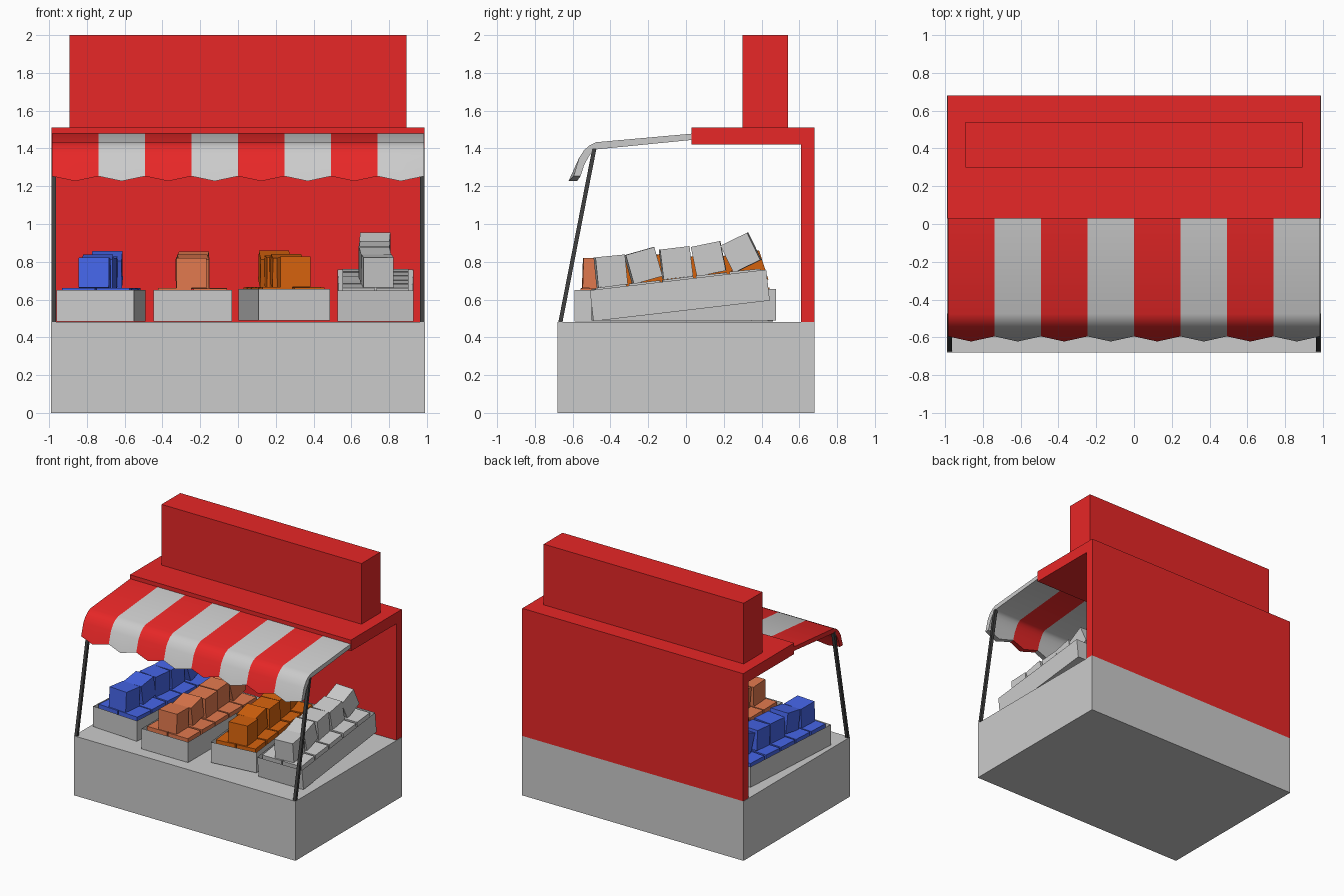
import bpy, bmesh, math, random
from mathutils import Matrix, Vector

if "Cube" in bpy.data.objects:
    bpy.data.objects.remove(bpy.data.objects["Cube"])

random.seed(4)


def material(name, r, g, b):
    m = bpy.data.materials.new(name)
    m.diffuse_color = (r, g, b, 1)
    m.use_nodes = True
    m.node_tree.nodes["Principled BSDF"].inputs["Base Color"].default_value = m.diffuse_color
    return m


RED = material("red", 0.8, 0.02, 0.02)
BLUE = material("blue", 0.06, 0.13, 0.8)
COPPER = material("copper", 0.75, 0.19, 0.075)
ORANGE = material("orange", 0.68, 0.125, 0.004)
DARK = material("dark_grey", 0.05, 0.05, 0.05)
LIGHT = material("light_grey", 0.8, 0.8, 0.8)


def finish(bm, name, *mats):
    bmesh.ops.recalc_face_normals(bm, faces=bm.faces)
    me = bpy.data.meshes.new(name)
    bm.to_mesh(me)
    bm.free()
    for m in mats:
        if m:
            me.materials.append(m)
    ob = bpy.data.objects.new(name, me)
    bpy.context.scene.collection.objects.link(ob)
    return ob


def add_box(bm, centre, size, turn=Matrix()):
    mat = Matrix.Translation(centre) @ turn @ Matrix.Diagonal((*size, 1))
    return bmesh.ops.create_cube(bm, size=1, matrix=mat)["verts"]


def box(name, lo, hi, mat=None):
    lo, hi = Vector(lo), Vector(hi)
    bm = bmesh.new()
    add_box(bm, (lo + hi) / 2, hi - lo)
    return finish(bm, name, mat)


# Counter base and sign board
box("counter_base", (-0.99, -0.68, 0), (0.99, 0.68, 0.48))
box("sign_board", (-0.893, 0.30, 1.51), (0.893, 0.54, 2.0), RED)

# Back wall and roof: one L-shaped profile extruded across x
bm = bmesh.new()
outline = [(0.61, 0.48), (0.68, 0.48), (0.68, 1.51), (0.03, 1.51), (0.03, 1.42), (0.61, 1.42)]
face = bm.faces.new([bm.verts.new((-0.987, y, z)) for y, z in outline])
ext = bmesh.ops.extrude_face_region(bm, geom=[face])["geom"]
bmesh.ops.translate(bm, vec=(1.974, 0, 0), verts=[v for v in ext if isinstance(v, bmesh.types.BMVert)])
finish(bm, "back_wall_and_roof", RED)

# Striped awning: curved profile swept over 8 stripes, hem dips at stripe middles
outer = [(0.03, 1.478), (-0.476, 1.433), (-0.513, 1.415), (-0.54, 1.39), (-0.566, 1.35)]
inner = [(-0.54, 1.31), (-0.527, 1.335), (-0.513, 1.36), (-0.497, 1.38), (-0.476, 1.395), (0.03, 1.445)]
hem = {0: [(-0.595, 1.253), (-0.558, 1.253)], 1: [(-0.622, 1.227), (-0.577, 1.227)]}
bm = bmesh.new()
STRIPES, HALF = 8, 0.985
rows = []
for i in range(2 * STRIPES + 1):
    x = -HALF + i * HALF / STRIPES
    rows.append([bm.verts.new((x, y, z)) for y, z in outer + hem[i % 2] + inner])
n = len(rows[0])
for i in range(2 * STRIPES):
    for j in range(n):
        k = (j + 1) % n
        f = bm.faces.new((rows[i][j], rows[i + 1][j], rows[i + 1][k], rows[i][k]))
        f.material_index = (i // 2) % 2
bm.faces.new(rows[0])
bm.faces.new(rows[-1]).material_index = 1
awning = finish(bm, "striped_awning", RED, LIGHT)
bpy.context.view_layer.objects.active = awning
awning.select_set(True)
bpy.ops.object.shade_smooth_by_angle(angle=math.radians(30))
awning.select_set(False)

# Slanted awning poles
for side, name in ((-1, "left_pole"), (1, "right_pole")):
    bm = bmesh.new()
    vs = add_box(bm, (side * 0.976, -0.665, 0.94), (0.024, 0.022, 0.92))
    for v in vs:
        if v.co.z > 1:
            v.co.y += 0.18
    finish(bm, name, DARK)

# Crates: open boxes, origin at the bottom front middle, each with produce blocks
LENGTH, HEIGHT = 0.94, 0.165
TILTS = (-2, 8, 1, 3, 18)


def crate(name, x, y, z, width, yaw, pitch, mat):
    place = (Matrix.Translation((x, y, z)) @ Matrix.Rotation(math.radians(yaw), 4, 'Z')
             @ Matrix.Rotation(math.radians(pitch), 4, 'X'))
    bm = bmesh.new()
    add_box(bm, (0, LENGTH / 2, HEIGHT / 2), (width, LENGTH, HEIGHT))
    bm.faces.ensure_lookup_table()
    top = max(bm.faces, key=lambda f: f.calc_center_median().z)
    bmesh.ops.inset_region(bm, faces=[top], thickness=0.015)
    bmesh.ops.translate(bm, vec=(0, 0, -0.145), verts=top.verts)
    finish(bm, name + "_crate").matrix_world = place

    bm = bmesh.new()
    cell = (width - 0.04) / 2
    for i in range(5):
        # two sunken columns, then a loose block on top
        for s in (-1, 1):
            jitter = Matrix.Rotation(math.radians(random.uniform(-1.5, 1.5)), 4, 'X')
            add_box(bm, (s * cell / 2, LENGTH / 2 + (i - 2) * 0.178, 0.099),
                    (cell - 0.01, 0.165, 0.152), jitter)
        turn = (Matrix.Rotation(math.radians(random.uniform(-4, 4)), 4, 'Z')
                @ Matrix.Rotation(math.radians(TILTS[i] + random.uniform(-2, 2)), 4, 'X'))
        add_box(bm, (random.uniform(-0.012, 0.012), LENGTH / 2 + (i - 2) * 0.174,
                     0.255 + 0.0008 * TILTS[i]), (0.16, 0.157, 0.16), turn)
    finish(bm, name + "_produce", mat).matrix_world = place


crate("blue", -0.755, -0.49, 0.485, 0.41, -3.7, 0, BLUE)
crate("copper", -0.24, -0.59, 0.485, 0.415, 0, 0, COPPER)
crate("orange", 0.297, -0.48, 0.49, 0.38, 6.5, 0, ORANGE)
crate("grey", 0.728, -0.49, 0.485, 0.40, 0, 6.7, LIGHT)
